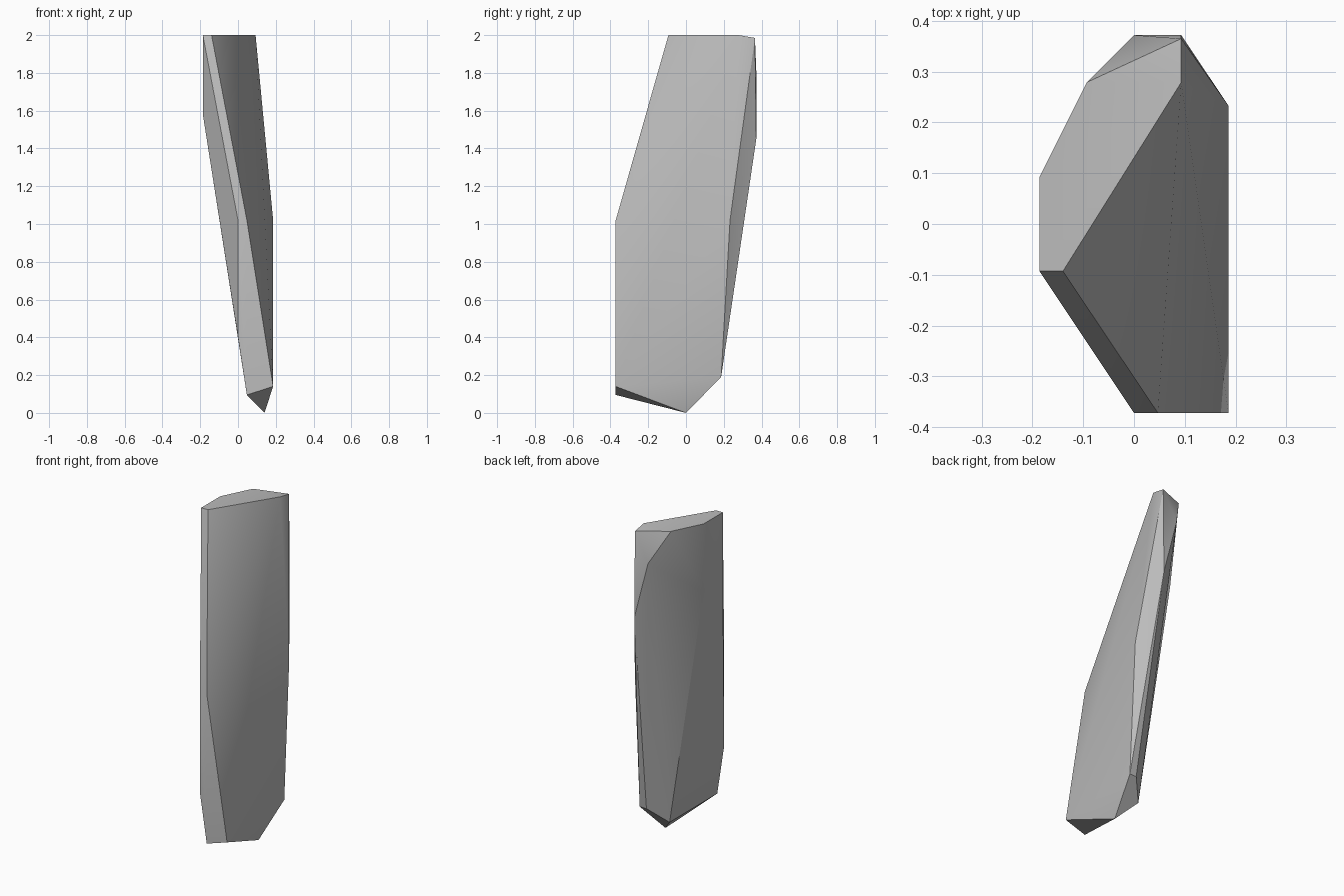
import bpy
import bmesh
import math

cube = bpy.data.objects.get("Cube")
if cube:
    bpy.data.objects.remove(cube, do_unlink=True)

stone = bpy.data.materials.new("grey stone")
stone.use_nodes = True
stone.diffuse_color = (0.5, 0.5, 0.5, 1)
stone.node_tree.nodes["Principled BSDF"].inputs["Base Color"].default_value = (0.5, 0.5, 0.5, 1)

# corners of the leaning shard, from its flat top down to its pointed foot
corners = [
    # top
    (-0.186, -0.093, 2), (-0.14, -0.093, 2), (0.093, 0.279, 2),
    (-0.093, 0.279, 2), (-0.186, 0.093, 2), (0.093, 0.365, 1.985),
    # shoulders
    (0, 0.372, 1.81), (0.093, 0.372, 1.45),
    (-0.186, -0.093, 1.58), (-0.186, 0.093, 1.58),
    # middle
    (0, -0.372, 1.02), (0.047, -0.372, 1.02), (0.186, 0.233, 1.02),
    # foot
    (0, -0.372, 0.4), (0.186, -0.372, 0.14), (0.047, -0.372, 0.095),
    (0.186, 0.186, 0.19), (0.14, 0.186, 0.19), (0.047, 0.093, 0.095),
    (0.14, 0, 0),
]

# stretch a convex skin over the corners
bm = bmesh.new()
for corner in corners:
    bm.verts.new(corner)
bmesh.ops.convex_hull(bm, input=bm.verts[:])
bmesh.ops.dissolve_limit(bm, angle_limit=math.radians(0.5),
                         verts=bm.verts[:], edges=bm.edges[:])
bmesh.ops.recalc_face_normals(bm, faces=bm.faces[:])
mesh = bpy.data.meshes.new("stone_shard")
bm.to_mesh(mesh)
bm.free()
mesh.materials.append(stone)

shard = bpy.data.objects.new("stone_shard", mesh)
bpy.context.collection.objects.link(shard)

# soft facets with crisp ridges
bpy.context.view_layer.objects.active = shard
shard.select_set(True)
bpy.ops.object.shade_smooth_by_angle(angle=math.radians(30))
